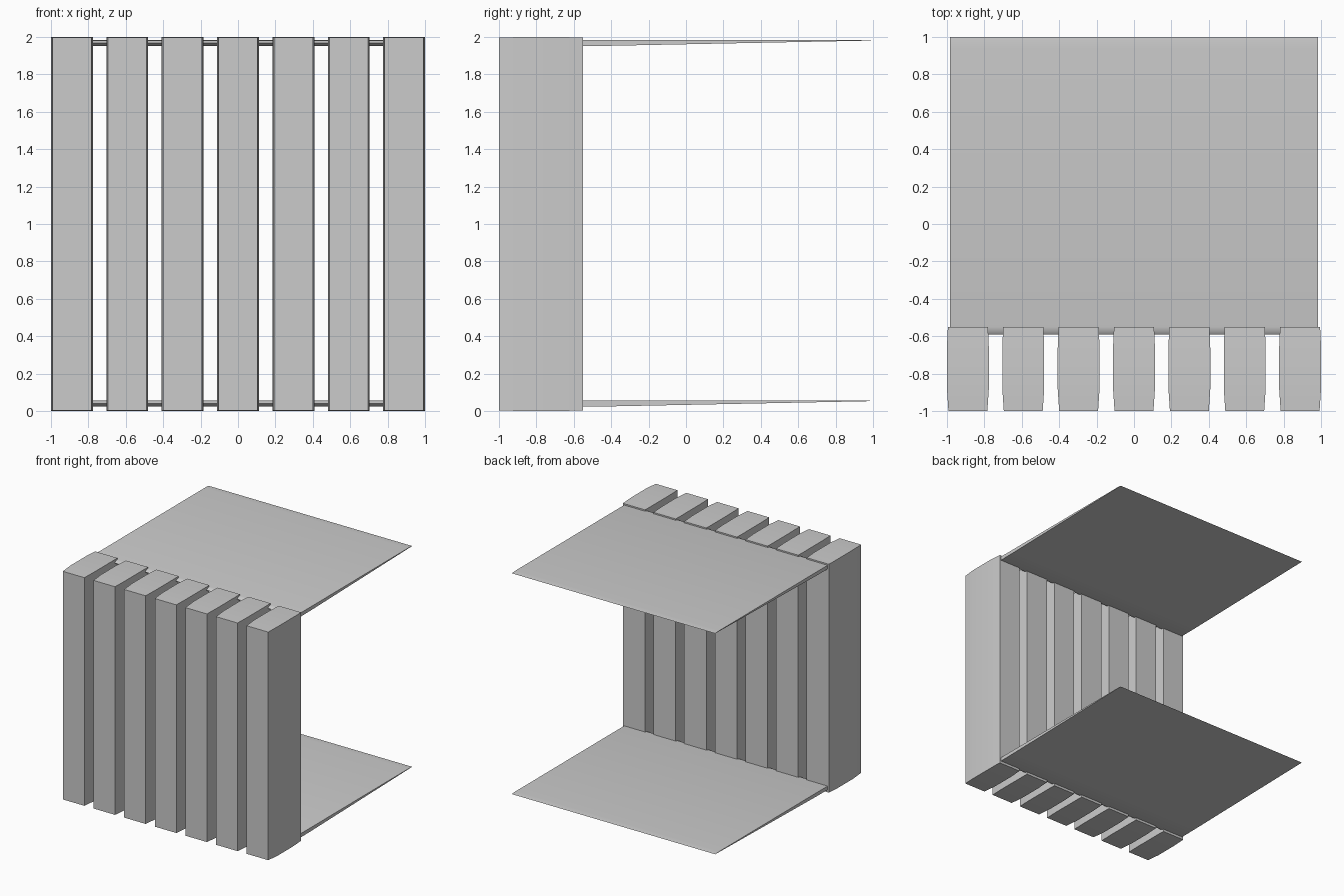
import bpy, bmesh
from mathutils import Vector

if "Cube" in bpy.data.objects:
    bpy.data.objects.remove(bpy.data.objects["Cube"])


def make_object(name, bm, angle=0.5):
    bmesh.ops.recalc_face_normals(bm, faces=bm.faces)
    mesh = bpy.data.meshes.new(name)
    bm.to_mesh(mesh)
    bm.free()
    obj = bpy.data.objects.new(name, mesh)
    bpy.context.collection.objects.link(obj)
    bpy.ops.object.select_all(action='DESELECT')
    obj.select_set(True)
    bpy.context.view_layer.objects.active = obj
    bpy.ops.object.shade_smooth_by_angle(angle=angle)
    return obj


def loft_slat(name, x):
    """Rectangular sections along y, gently swollen in the middle."""
    # y, half width, inset at top and bottom
    sections = [(-1.0, .104, .004), (-.94, .108, .002), (-.88, .112, 0),
                (-.67, .112, 0), (-.61, .110, .002), (-.55, .107, .003)]
    bm = bmesh.new()
    rings = []
    for y, w, inset in sections:
        rings.append([bm.verts.new((x + sx * w, y, z)) for sx, z in
                      ((-1, inset), (1, inset), (1, 2 - inset), (-1, 2 - inset))])
    for a, b in zip(rings, rings[1:]):
        for i in range(4):
            j = (i + 1) % 4
            bm.faces.new((a[i], a[j], b[j], b[i]))
    bm.faces.new(rings[0])
    bm.faces.new(rings[-1])
    return make_object(name, bm)


def extrude_plate(name, z):
    """Side profile with a rounded nose and thin trailing edge, swept in x."""
    profile = [(-.55, .024), (-.40, .025), (-.20, .029), (.40, .041),
               (.95, .052), (1.0, .053), (.975, .056), (.94, .057),
               (-.55, .057), (-.575, .052), (-.59, .041), (-.575, .029)]
    bm = bmesh.new()
    face = bm.faces.new([bm.verts.new((-.983, y, z + h)) for y, h in profile])
    out = bmesh.ops.extrude_face_region(bm, geom=[face])
    verts = [g for g in out['geom'] if isinstance(g, bmesh.types.BMVert)]
    bmesh.ops.translate(bm, verts=verts, vec=Vector((1.966, 0, 0)))
    return make_object(name, bm, 0.9)


# Front row of seven upright slats
for i in range(7):
    loft_slat(f"slat_{i + 1}", -.888 + i * .296)

# Two thin tapered shelves behind the slats
extrude_plate("lower_plate", 0)
extrude_plate("upper_plate", 1.928)
